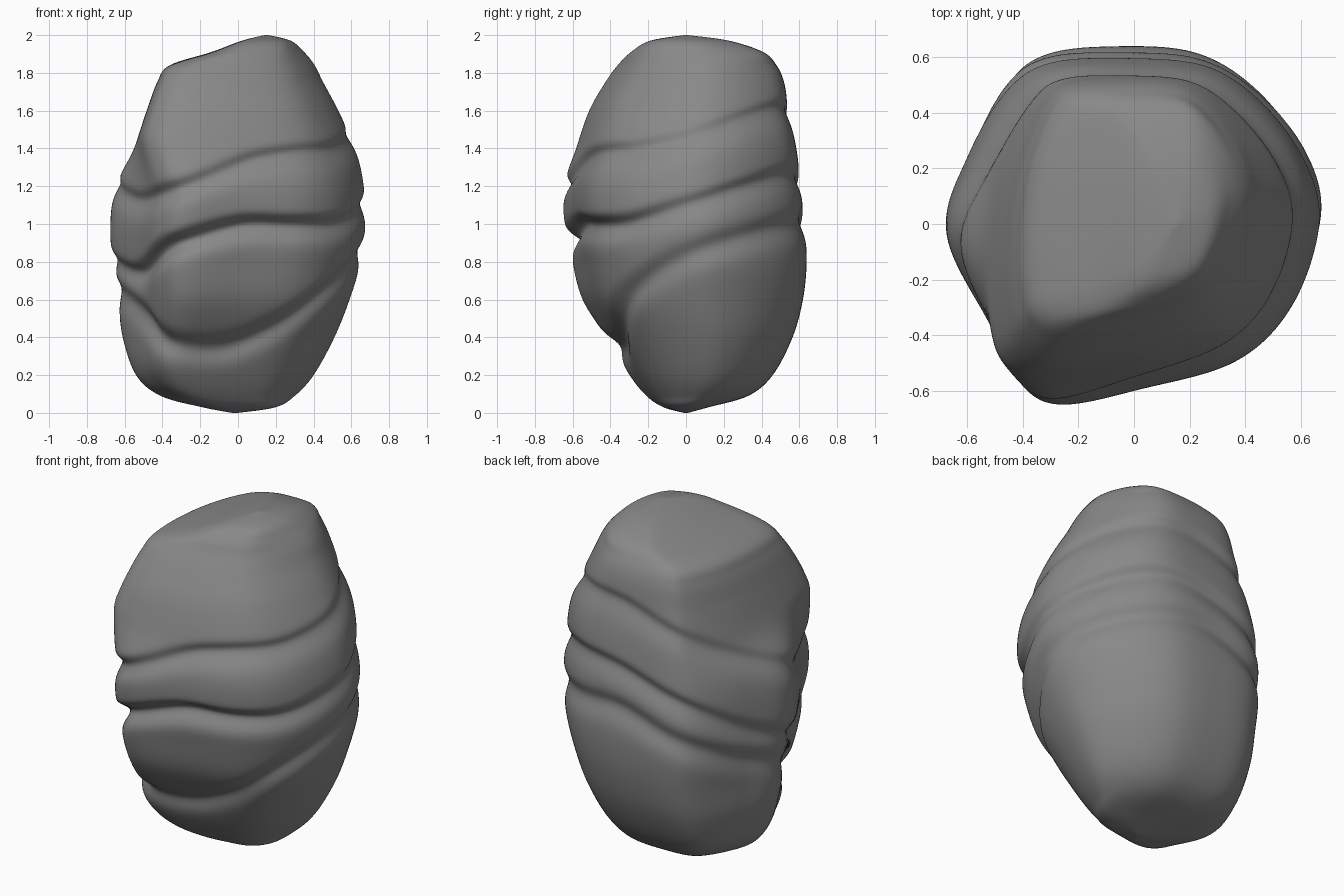
import bpy, bmesh
from math import atan2, degrees, exp, sin, radians

# Silhouette keys: z, x min, x max, y min, y max
LEVELS = [
    (0.00, -0.03, 0.00, -0.01, 0.01), (0.03, -0.19, 0.20, -0.12, 0.12),
    (0.09, -0.41, 0.30, -0.21, 0.33), (0.20, -0.54, 0.40, -0.30, 0.46),
    (0.40, -0.61, 0.51, -0.425, 0.565), (0.60, -0.635, 0.59, -0.55, 0.62),
    (0.80, -0.665, 0.65, -0.605, 0.64), (1.00, -0.675, 0.675, -0.645, 0.63),
    (1.20, -0.65, 0.665, -0.65, 0.61), (1.40, -0.55, 0.62, -0.58, 0.585),
    (1.60, -0.48, 0.53, -0.51, 0.545), (1.75, -0.425, 0.45, -0.425, 0.52),
    (1.84, -0.36, 0.405, -0.36, 0.48), (1.91, -0.14, 0.35, -0.29, 0.41),
    (1.97, 0.02, 0.28, -0.19, 0.23), (2.00, 0.14, 0.16, -0.01, 0.01)]

# Plan outline at mid height, and the squarer one near the ends, counter-clockwise
OUTLINE_MID = [
    (0.665, 0.03), (0.61, 0.27), (0.44, 0.49), (0.22, 0.62), (-0.08, 0.64),
    (-0.32, 0.61), (-0.46, 0.50), (-0.59, 0.25), (-0.665, -0.03),
    (-0.51, -0.36), (-0.41, -0.56), (-0.27, -0.64), (0.02, -0.58),
    (0.36, -0.48), (0.56, -0.28)]
OUTLINE_END = [
    (0.665, 0.03), (0.62, 0.27), (0.46, 0.49), (0.25, 0.62), (-0.08, 0.64),
    (-0.36, 0.61), (-0.49, 0.50), (-0.61, 0.22), (-0.665, -0.10),
    (-0.66, -0.40), (-0.60, -0.57), (-0.41, -0.645), (0.00, -0.60),
    (0.36, -0.48), (0.56, -0.26)]

# Each strata groove: height every 30 degrees around, base depth, extra front depth, lip softness
GROOVES = [
    ([1.46, 1.56, 1.62, 1.61, 1.52, 1.36, 1.22, 1.13, 1.19, 1.33, 1.38, 1.40], 0.025, 0.02, 0.03),
    ([1.10, 1.20, 1.27, 1.25, 1.13, 0.95, 0.82, 0.75, 0.90, 1.00, 1.00, 1.01], 0.03, 0.05, 0.03),
    ([0.84, 0.94, 1.00, 1.02, 0.90, 0.76, 0.66, 0.53, 0.37, 0.36, 0.47, 0.67], 0.03, 0.04, 0.05)]


def spline(a, b, c, d, t):
    return 0.5 * (2 * b + (c - a) * t + (2 * a - 5 * b + 4 * c - d) * t * t
                  + (3 * b - a - 3 * c + d) * t ** 3)


def sample(keys, u, closed):
    """Smooth interpolation of a list of tuples at position u."""
    n, i = len(keys), int(u)
    pick = (lambda k: keys[k % n]) if closed else (lambda k: keys[max(0, min(n - 1, k))])
    return [spline(*v, u - i) for v in zip(*(pick(i + k) for k in (-1, 0, 1, 2)))]


def step(a, b, v):
    t = max(0, min(1, (v - a) / (b - a)))
    return t * t * (3 - 2 * t)


def groove_cut(z, ang):
    """Undercut below each lip that fades out downward."""
    cut = 0
    for heights, base, front, lip in GROOVES:
        s = z - sample([(h,) for h in heights], ang / 30, True)[0]
        depth = base + front * max(0, -sin(radians(ang)))
        cut += depth * exp(-(s / (lip if s > 0 else 0.075)) ** 2)
    return cut


# Rock: lofted rings with layered grooves
SIDES, STEPS = 165, 14
mid, end = ([sample(o, i * len(o) / SIDES, True) for i in range(SIDES)]
            for o in (OUTLINE_MID, OUTLINE_END))
bm = bmesh.new()
rings = []
for j in range((len(LEVELS) - 1) * STEPS + 1):
    z, x0, x1, y0, y1 = sample(LEVELS, j / STEPS, False)
    w = step(1.15, 1.5, z) + 0.3 * step(0.5, 0.2, z)
    ring = []
    for m, e in zip(mid, end):
        px, py = m[0] + (e[0] - m[0]) * w, m[1] + (e[1] - m[1]) * w
        k = 1 - groove_cut(z, degrees(atan2(py, px)) % 360) / 0.63
        x = (x0 + x1) / 2 + px / 0.665 * k * (x1 - x0) / 2
        y = (y0 + y1) / 2 + py / 0.642 * k * (y1 - y0) / 2
        ring.append(bm.verts.new((x, y, z)))
    rings.append(ring)
for a, b in zip(rings, rings[1:]):
    for i in range(SIDES):
        n = (i + 1) % SIDES
        bm.faces.new((a[i], a[n], b[n], b[i]))
bm.faces.new(rings[0][::-1])
bm.faces.new(rings[-1])
for f in bm.faces:
    f.smooth = True
mesh = bpy.data.meshes.new("layered_rock")
bm.to_mesh(mesh)
bm.free()
rock = bpy.data.objects.new("layered_rock", mesh)
bpy.context.collection.objects.link(rock)

# Dark stone colour
stone = bpy.data.materials.new("dark_stone")
stone.diffuse_color = (0.25, 0.25, 0.25, 1)
mesh.materials.append(stone)

# Light smoothing to soften the worn edges
smooth = rock.modifiers.new("worn_edges", 'SMOOTH')
smooth.factor = 0.5
smooth.iterations = 8
